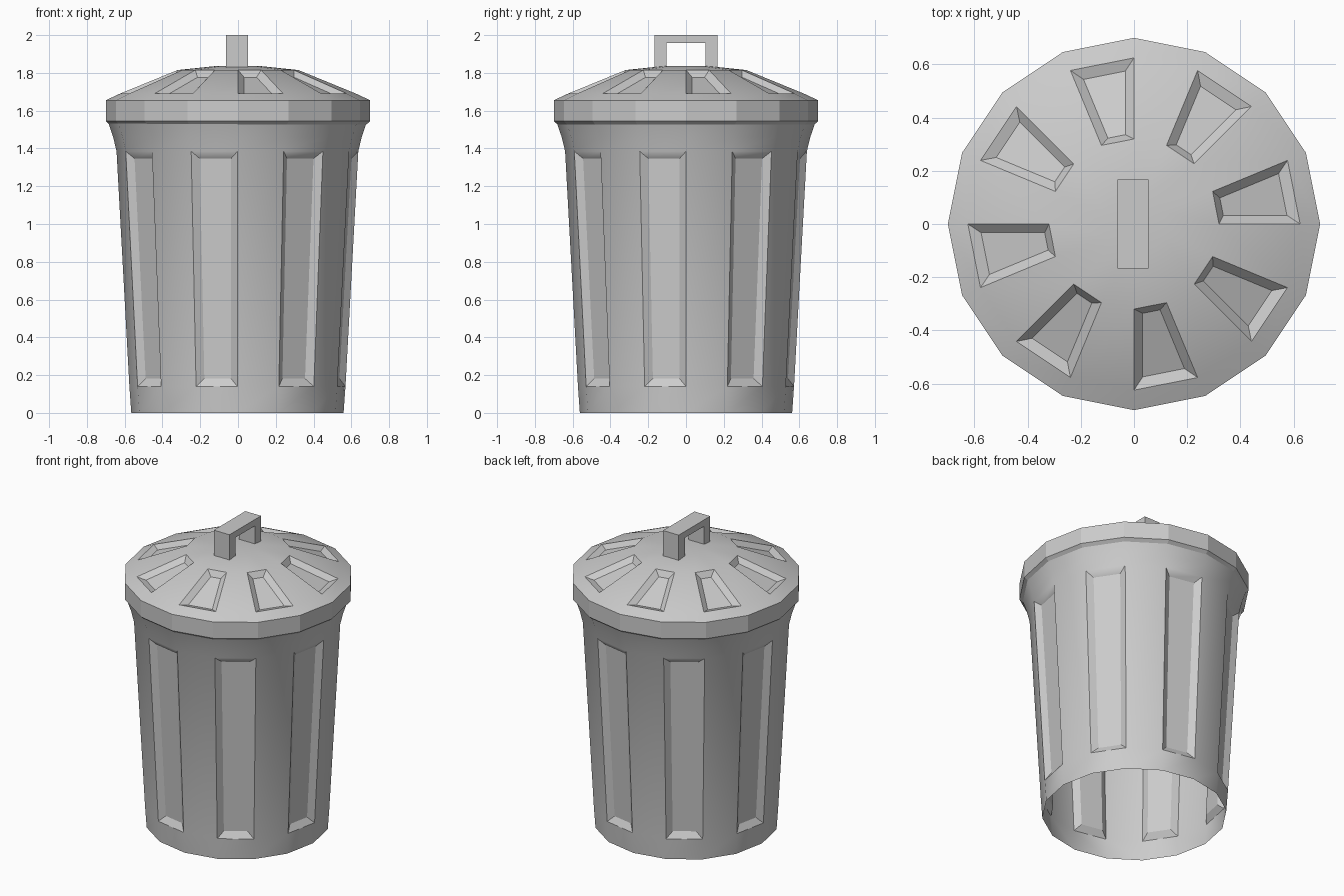
import bpy, bmesh, math

if "Cube" in bpy.data.objects:
    bpy.data.objects.remove(bpy.data.objects["Cube"])

SIDES = 16
STEP = 2 * math.pi / SIDES


def lathe(name, profile, panel_row, parity, inset, depth, flat_rows=(), cap=False, x=0.0):
    """Spin a (radius, z) profile and press panels into every other face of one row."""
    bm = bmesh.new()
    flat_layer = bm.faces.layers.int.new("keep_flat")
    rings = [[bm.verts.new((r * math.cos(i * STEP), r * math.sin(i * STEP), z))
              for i in range(SIDES)] for r, z in profile]
    panels = []
    for row, (low, high) in enumerate(zip(rings, rings[1:])):
        for i in range(SIDES):
            j = (i + 1) % SIDES
            face = bm.faces.new((low[i], low[j], high[j], high[i]))
            face[flat_layer] = int(row in flat_rows)
            if row == panel_row and i % 2 == parity:
                panels.append(face)
    if cap:
        bm.faces.new(rings[-1])
    bm.normal_update()
    bmesh.ops.inset_individual(bm, faces=panels, thickness=inset, depth=-depth,
                               use_even_offset=True)
    mesh = bpy.data.meshes.new(name)
    bm.to_mesh(mesh)
    bm.free()
    obj = bpy.data.objects.new(name, mesh)
    bpy.context.collection.objects.link(obj)
    obj.location.x = x
    # Smooth round walls, crisp panel edges, faceted rim
    bpy.ops.object.select_all(action='DESELECT')
    obj.select_set(True)
    bpy.context.view_layer.objects.active = obj
    bpy.ops.object.shade_smooth_by_angle(angle=math.radians(26))
    keep = mesh.attributes["keep_flat"].data
    for poly in mesh.polygons:
        if keep[poly.index].value:
            poly.use_smooth = False
    return obj


# Tapered open-bottomed can with flared top
lathe("can_body",
      [(0.562, 0.0), (0.572, 0.14), (0.64, 1.385), (0.658, 1.46), (0.685, 1.54)],
      panel_row=1, parity=1, inset=0.04, depth=0.027, x=-0.003)

# Domed lid with a faceted rim
lathe("lid",
      [(0.68, 1.527), (0.70, 1.545), (0.70, 1.655), (0.625, 1.69), (0.32, 1.815), (0.12, 1.836)],
      panel_row=3, parity=0, inset=0.035, depth=0.027, flat_rows=(0, 1), cap=True)

# Bracket handle: U-shaped outline extruded across its width
outline = [(-0.167, 1.825), (-0.167, 2.0), (0.167, 2.0), (0.167, 1.825),
           (0.102, 1.825), (0.102, 1.957), (-0.102, 1.957), (-0.102, 1.825)]
bm = bmesh.new()
side = bm.faces.new([bm.verts.new((-0.063, y, z)) for y, z in outline])
ext = bmesh.ops.extrude_face_region(bm, geom=[side], use_keep_orig=True)
bmesh.ops.translate(bm, vec=(0.117, 0, 0),
                    verts=[g for g in ext["geom"] if isinstance(g, bmesh.types.BMVert)])
bmesh.ops.recalc_face_normals(bm, faces=bm.faces)
mesh = bpy.data.meshes.new("lid_handle")
bm.to_mesh(mesh)
bm.free()
bpy.context.collection.objects.link(bpy.data.objects.new("lid_handle", mesh))
